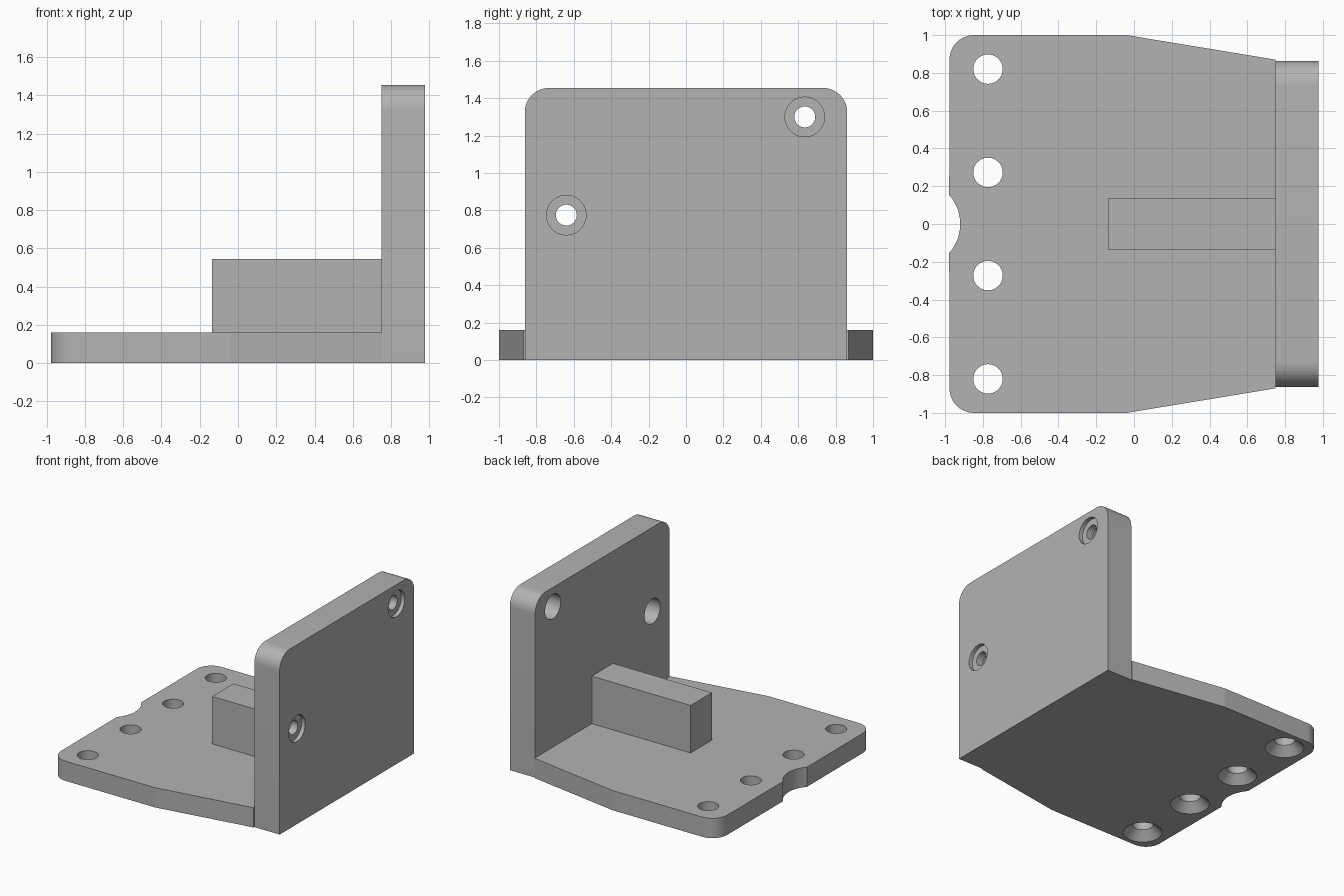
import bpy, bmesh
from math import sin, cos, pi, radians, asin
from mathutils import Matrix, Vector

if "Cube" in bpy.data.objects:
    bpy.data.objects.remove(bpy.data.objects["Cube"], do_unlink=True)

GREY = (0.45, 0.45, 0.45, 1)
grey = bpy.data.materials.new("plain grey")
grey.use_nodes = True
grey.diffuse_color = GREY
grey.node_tree.nodes["Principled BSDF"].inputs["Base Color"].default_value = GREY

BASE_TOP, WALL_IN, WALL_OUT = 0.16, 0.75, 0.977
ROUND = 0.13


def arc(cx, cy, r, start, end, steps=12):
    """Points along a circular arc, angles in degrees."""
    angles = [radians(start + (end - start) * i / steps) for i in range(steps + 1)]
    return [(cx + r * cos(a), cy + r * sin(a)) for a in angles]


def extrude(name, outline, place, direction):
    """Solid made by pushing a flat outline along a direction."""
    bm = bmesh.new()
    face = bm.faces.new([bm.verts.new(place(u, v)) for u, v in outline])
    top = bmesh.ops.extrude_face_region(bm, geom=[face])["geom"]
    verts = [g for g in top if isinstance(g, bmesh.types.BMVert)]
    bmesh.ops.translate(bm, verts=verts, vec=Vector(direction))
    return finish(name, bm)


def finish(name, bm):
    bmesh.ops.recalc_face_normals(bm, faces=bm.faces)
    mesh = bpy.data.meshes.new(name)
    bm.to_mesh(mesh)
    bm.free()
    mesh.materials.append(grey)
    obj = bpy.data.objects.new(name, mesh)
    bpy.context.collection.objects.link(obj)
    return obj


def drill(target, steps, matrix):
    """Cut a stepped round hole; steps are (radius, height) along local z."""
    bm = bmesh.new()
    n = 40
    rings = [[bm.verts.new(matrix @ Vector((r * cos(2 * pi * i / n), r * sin(2 * pi * i / n), h)))
              for i in range(n)] for r, h in steps]
    for low, high in zip(rings, rings[1:]):
        for i in range(n):
            j = (i + 1) % n
            bm.faces.new((low[i], low[j], high[j], high[i]))
    bm.faces.new(rings[0])
    bm.faces.new(rings[-1])
    cutter = finish("hole_cutter", bm)
    cutter.hide_render = True
    mod = target.modifiers.new("hole", 'BOOLEAN')
    mod.operation, mod.solver, mod.object = 'DIFFERENCE', 'EXACT', cutter
    bpy.context.view_layer.objects.active = target
    bpy.ops.object.modifier_apply(modifier=mod.name)
    bpy.data.objects.remove(cutter, do_unlink=True)


# Base plate: rounded outer corners, tapered towards the wall, edge notch
LEFT = -0.977
notch_r, notch_x = 0.23, -1.15
spread = 180 / pi * asin(0.153 / notch_r)
outline = [(WALL_IN, -0.87), (WALL_IN, 0.87), (-0.04, 1)]
outline += arc(LEFT + ROUND, 1 - ROUND, ROUND, 90, 180)
outline += arc(notch_x, 0, notch_r, spread, -spread, 16)
outline += arc(LEFT + ROUND, -1 + ROUND, ROUND, 180, 270)
outline += [(-0.04, -1)]
base = extrude("base_plate", outline, lambda u, v: (u, v, 0), (0, 0, BASE_TOP))

# Countersunk base holes, opening wider underneath
for y in (-0.82, -0.273, 0.273, 0.82):
    drill(base, [(0.155, -0.01), (0.078, 0.067), (0.078, 0.2)],
          Matrix.Translation((-0.773, y, 0)))

# Upright wall with rounded top corners
half, height = 0.862, 1.455
outline = [(-half, 0), (half, 0)]
outline += arc(half - ROUND, height - ROUND, ROUND, 0, 90)
outline += arc(-half + ROUND, height - ROUND, ROUND, 90, 180)
wall = extrude("upright_wall", outline, lambda u, v: (WALL_IN, u, v),
               (WALL_OUT - WALL_IN, 0, 0))

# Wall holes: deep bore inside, thin web, shallow recess outside
for y, z in ((0.635, 1.3), (-0.64, 0.775)):
    drill(wall, [(0.1, -0.02), (0.1, 0.135), (0.056, 0.135), (0.056, 0.195),
                 (0.106, 0.195), (0.106, 0.25)],
          Matrix.Translation((WALL_IN, y, z)) @ Matrix.Rotation(pi / 2, 4, 'Y'))

# Support block between base and wall
block = extrude("support_block",
                [(-0.137, -0.136), (WALL_IN, -0.136), (WALL_IN, 0.136), (-0.137, 0.136)],
                lambda u, v: (u, v, BASE_TOP), (0, 0, 0.385))

for obj in (base, wall, block):
    bpy.ops.object.select_all(action='DESELECT')
    obj.select_set(True)
    bpy.context.view_layer.objects.active = obj
    bpy.ops.object.shade_smooth_by_angle(angle=radians(25))
# The shallow taper corner stays crisp
for poly in base.data.polygons:
    if abs(poly.normal.z) < 0.01 and poly.center.x > -0.1 and abs(poly.center.y) > 0.8:
        poly.use_smooth = False
